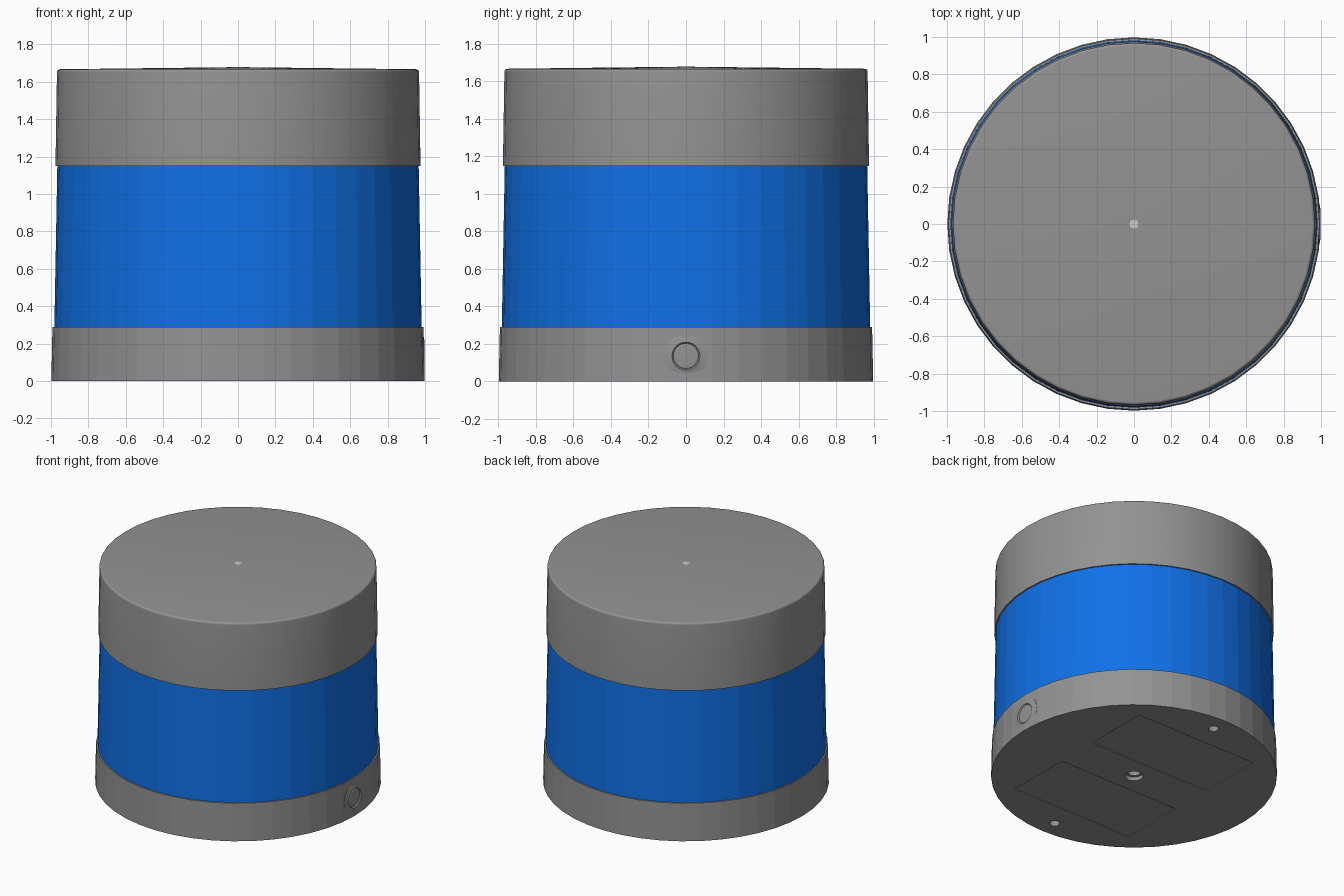
import bpy, bmesh
from math import radians, pi, sin, cos
from mathutils import Matrix

if "Cube" in bpy.data.objects:
    bpy.data.objects.remove(bpy.data.objects["Cube"])

SIDES = 44


def material(name, r, g, b):
    mat = bpy.data.materials.new(name)
    mat.diffuse_color = (r, g, b, 1)
    mat.use_nodes = True
    mat.node_tree.nodes["Principled BSDF"].inputs["Base Color"].default_value = mat.diffuse_color
    return mat


GREY = material("housing_grey", 0.29, 0.29, 0.29)
BLUE = material("window_blue", 0.005, 0.163, 0.80)
LIGHT = material("light_grey", 0.55, 0.55, 0.55)


def finish(name, bm, mat):
    mesh = bpy.data.meshes.new(name)
    bm.to_mesh(mesh)
    bm.free()
    mesh.materials.append(mat)
    ob = bpy.data.objects.new(name, mesh)
    bpy.context.collection.objects.link(ob)
    return ob


def lathe(name, profile, sides=SIDES, matrix=Matrix(), mat=GREY):
    """Revolve (radius, height) points around z; radius 0 closes to a pole."""
    bm = bmesh.new()
    verts = [bm.verts.new((r, 0, z)) for r, z in profile]
    edges = [bm.edges.new(p) for p in zip(verts, verts[1:])]
    bmesh.ops.spin(bm, geom=verts + edges, cent=(0, 0, 0), axis=(0, 0, 1),
                   angle=2 * pi, steps=sides)
    bmesh.ops.remove_doubles(bm, verts=bm.verts, dist=1e-4)
    bmesh.ops.recalc_face_normals(bm, faces=bm.faces)
    bm.transform(matrix)
    return finish(name, bm, mat)


def box(name, x0, x1, y0, y1, z0, z1):
    bm = bmesh.new()
    bmesh.ops.create_cube(bm, size=1)
    bm.transform(Matrix.Translation(((x0 + x1) / 2, (y0 + y1) / 2, (z0 + z1) / 2))
                 @ Matrix.Diagonal((x1 - x0, y1 - y0, z1 - z0, 1)))
    return finish(name, bm, GREY)


def cut(target, cutter):
    mod = target.modifiers.new("cut", 'BOOLEAN')
    mod.operation, mod.solver, mod.object = 'DIFFERENCE', 'EXACT', cutter
    bpy.context.view_layer.objects.active = target
    bpy.ops.object.modifier_apply(modifier=mod.name)
    bpy.data.objects.remove(cutter)


def smooth(ob, angle):
    bpy.ops.object.select_all(action='DESELECT')
    ob.select_set(True)
    bpy.context.view_layer.objects.active = ob
    bpy.ops.object.shade_smooth_by_angle(angle=radians(angle))


# base housing
base = lathe("base_housing", [(0, 0), (0.998, 0), (0.992, 0.29), (0, 0.29)])

# underside: stepped mounting hole, two pin holes, two shallow recesses
cut(base, lathe("hole_cutter", [(0, -0.05), (0.065, -0.05), (0.065, 0.03),
                                (0.045, 0.03), (0.045, 0.2), (0, 0.2)], 20))
for s in (1, -1):
    pin = Matrix.Translation((0, 0.863 * s, 0))
    cut(base, lathe("pin_cutter", [(0, -0.05), (0.036, -0.05), (0.036, 0.12), (0, 0.12)], 16, pin))
    y0, y1 = sorted((0.165 * s, 0.675 * s))
    cut(base, box("recess_cutter", -0.52, 0.52, y0, y1, -0.05, 0.006))

# side connector, nearly flush with the housing
side = Matrix.Translation((0, 0, 0.135)) @ Matrix.Rotation(pi / 2, 4, 'Y')
cut(base, lathe("socket_cutter", [(0, 0.95), (0.09, 0.95), (0.09, 1.1), (0, 1.1)], 24, side))
lathe("connector_ring", [(0.12, 0.96), (0.12, 0.989), (0.075, 0.998), (0.068, 0.99),
                         (0.062, 0.994), (0, 0.996)], 24, side)

# blue window band
lathe("window_band", [(0.982, 0.285), (0.966, 1.155)], mat=BLUE)

# top cap with rounded rim and faintly domed lid
rim = [(0.952 + 0.016 * cos(a), 1.651 + 0.016 * sin(a))
       for a in (i * pi / 12 for i in range(7))]
cap = lathe("top_cap", [(0.96, 1.15), (0.976, 1.15)] + rim + [(0.024, 1.678), (0, 1.678)])
smooth(cap, 20)

# pale spot in the middle of the lid
lathe("lid_centre_spot", [(0.024, 1.6785), (0, 1.6785)], 16, mat=LIGHT)
